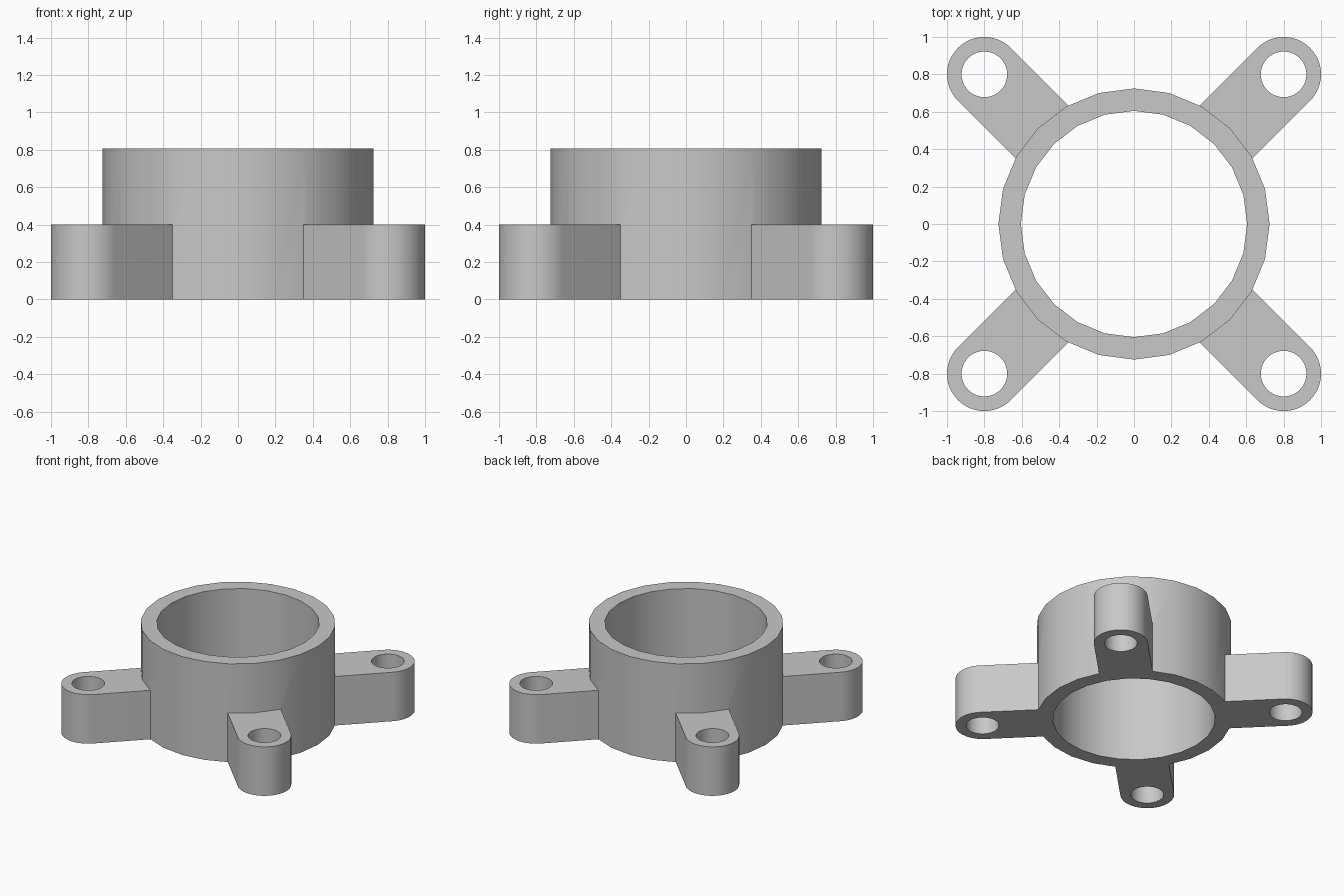
import bpy
import bmesh
from math import pi, sin, cos, radians
from mathutils import Matrix, Vector

cube = bpy.data.objects.get("Cube")
if cube:
    bpy.data.objects.remove(cube, do_unlink=True)

RING_OUTER, RING_INNER, RING_HEIGHT, RING_SIDES = 0.725, 0.605, 0.807, 24
LUG_CENTRE, LUG_RADIUS, HOLE_RADIUS, LUG_HEIGHT = 0.8, 0.2, 0.122, 0.402
LUG_ROOT = 0.66  # arm starts inside the ring wall

grey = bpy.data.materials.new("plain grey")
grey.use_nodes = True
colour = (0.58, 0.58, 0.58, 1)
grey.diffuse_color = colour
grey.node_tree.nodes["Principled BSDF"].inputs["Base Color"].default_value = colour


def arc(radius, start, end, steps, centre=0.0):
    """Points on an arc, in the plane, around a centre on the x axis."""
    angles = [start + (end - start) * i / steps for i in range(steps + 1)]
    return [Vector((centre + radius * cos(a), radius * sin(a), 0)) for a in angles]


def circle(radius, sides, centre=0.0):
    return arc(radius, 0, 2 * pi, sides, centre)[:-1]


def add_prism(bm, loops, height, matrix=Matrix()):
    """Extrude an outline with holes into a solid."""
    edges = []
    for loop in loops:
        verts = [bm.verts.new(matrix @ p) for p in loop]
        edges += [bm.edges.new((v, verts[i - 1])) for i, v in enumerate(verts)]
    filled = bmesh.ops.triangle_fill(bm, edges=edges, use_beauty=True)
    faces = [g for g in filled["geom"] if isinstance(g, bmesh.types.BMFace)]
    top = bmesh.ops.extrude_face_region(bm, geom=faces, use_keep_orig=True)
    moved = [g for g in top["geom"] if isinstance(g, bmesh.types.BMVert)]
    bmesh.ops.translate(bm, vec=(0, 0, height), verts=moved)


def make_object(name, bm):
    bmesh.ops.recalc_face_normals(bm, faces=bm.faces)
    mesh = bpy.data.meshes.new(name)
    bm.to_mesh(mesh)
    bm.free()
    mesh.materials.append(grey)
    obj = bpy.data.objects.new(name, mesh)
    bpy.context.collection.objects.link(obj)
    return obj


# Open ring
bm = bmesh.new()
add_prism(bm, [circle(RING_OUTER, RING_SIDES), circle(RING_INNER, RING_SIDES)], RING_HEIGHT)
ring = make_object("ring_with_mounting_lugs", bm)

# Four diagonal lugs with rounded, drilled ends
reach = LUG_CENTRE * 2 ** 0.5
outline = [Vector((LUG_ROOT, -LUG_RADIUS, 0))]
outline += arc(LUG_RADIUS, -pi / 2, pi / 2, 24, reach)
outline += [Vector((LUG_ROOT, LUG_RADIUS, 0))]
bm = bmesh.new()
for i in range(4):
    turn = Matrix.Rotation(pi / 4 + i * pi / 2, 4, "Z")
    add_prism(bm, [outline, circle(HOLE_RADIUS, 40, reach)], LUG_HEIGHT, turn)
lugs = make_object("lugs", bm)

# Fuse the lugs to the ring
union = ring.modifiers.new("fuse lugs", "BOOLEAN")
union.operation = "UNION"
union.solver = "EXACT"
union.object = lugs
bpy.ops.object.select_all(action="DESELECT")
bpy.context.view_layer.objects.active = ring
ring.select_set(True)
bpy.ops.object.modifier_apply(modifier=union.name)
bpy.data.objects.remove(lugs, do_unlink=True)

# Merge the flat triangles, then smooth the round walls
bm = bmesh.new()
bm.from_mesh(ring.data)
bmesh.ops.dissolve_limit(bm, angle_limit=radians(1), verts=bm.verts, edges=bm.edges)
bm.to_mesh(ring.data)
bm.free()
bpy.ops.object.shade_smooth_by_angle(angle=radians(30))
